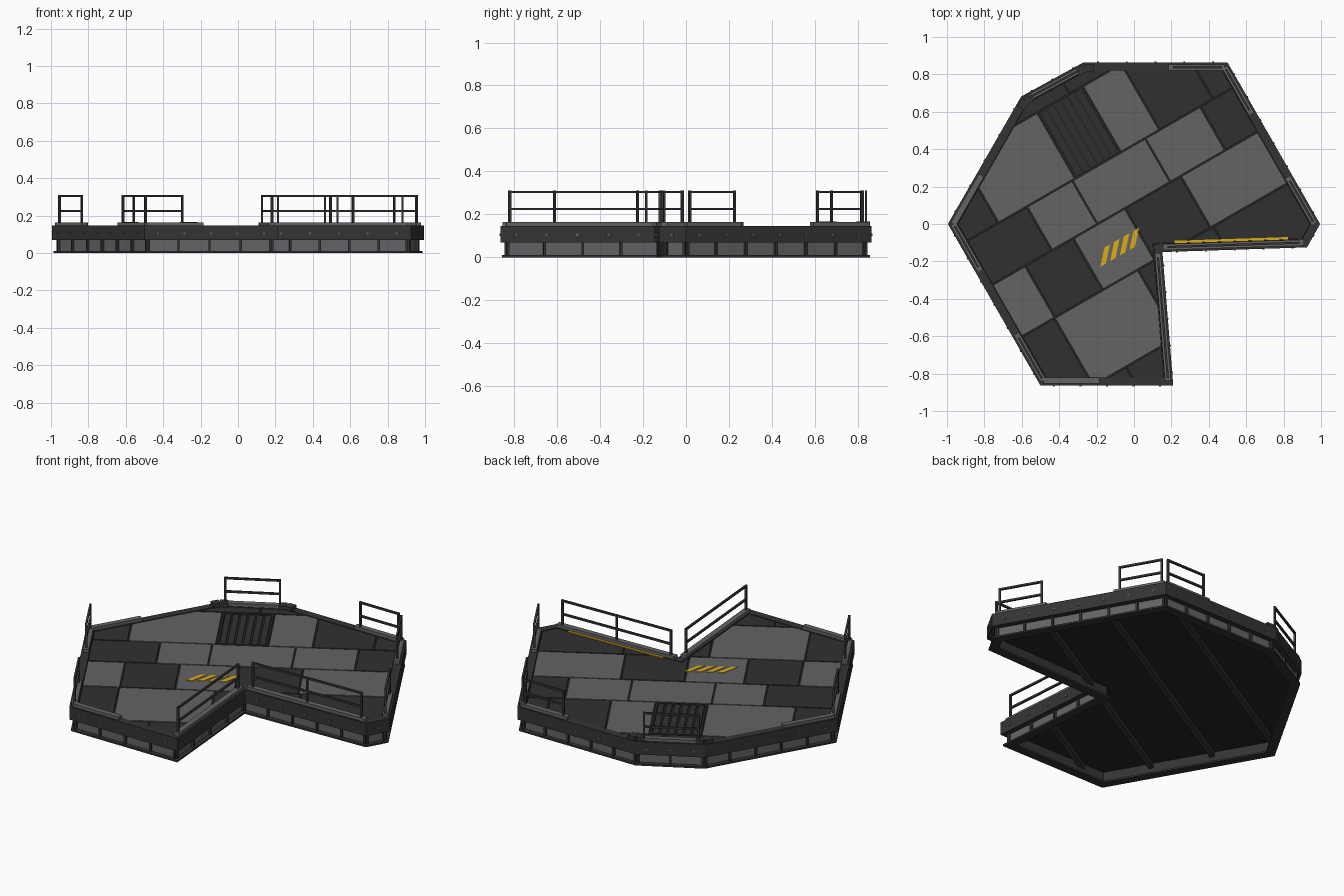
import bpy, bmesh, math
from mathutils import Vector

if "Cube" in bpy.data.objects:
    bpy.data.objects.remove(bpy.data.objects["Cube"])

def material(name, r, g, b):
    m = bpy.data.materials.new(name)
    m.diffuse_color = (r, g, b, 1)
    m.use_nodes = True
    m.node_tree.nodes["Principled BSDF"].inputs["Base Color"].default_value = m.diffuse_color
    return m

LIGHT = material("light grey plate", 0.125, 0.125, 0.13)
DARK = material("dark grey plate", 0.03, 0.03, 0.031)
FRAME = material("frame grey", 0.034, 0.034, 0.035)
RAIL = material("rail grey", 0.04, 0.04, 0.042)
SEAM = material("seam black", 0.018, 0.018, 0.018)
YELLOW = material("hazard yellow", 0.72, 0.42, 0.008)

# platform outline, counter-clockwise
OUT = [Vector(p) for p in [(-0.995, 0), (-0.5, -0.864), (0.21, -0.864), (0.152, -0.15), (0.925, -0.125),
                           (0.995, 0), (0.5, 0.864), (-0.27, 0.864), (-0.603, 0.682)]]
N = len(OUT)
ROW = Vector((math.cos(math.pi / 6), 0.5))      # direction of the plate rows
ACROSS = Vector((-0.5, math.cos(math.pi / 6)))

def inset(d):
    """Outline moved inward by d with mitred corners."""
    pts = []
    for i in range(N):
        a = (OUT[i] - OUT[i - 1]).normalized()
        b = (OUT[(i + 1) % N] - OUT[i]).normalized()
        na, nb = Vector((-a.y, a.x)), Vector((-b.y, b.x))
        pts.append(OUT[i] + (na + nb) * d / (1 + na.dot(nb)))
    return pts

def finish(bm, name, mat):
    bmesh.ops.recalc_face_normals(bm, faces=bm.faces)
    me = bpy.data.meshes.new(name)
    bm.to_mesh(me)
    bm.free()
    me.materials.append(mat)
    ob = bpy.data.objects.new(name, me)
    bpy.context.collection.objects.link(ob)
    return ob

def prism(bm, pts, z0, z1):
    lo = [bm.verts.new((p.x, p.y, z0)) for p in pts]
    hi = [bm.verts.new((p.x, p.y, z1)) for p in pts]
    bm.faces.new(lo[::-1])
    bm.faces.new(hi)
    for i in range(len(pts)):
        j = (i + 1) % len(pts)
        bm.faces.new((lo[i], lo[j], hi[j], hi[i]))

def bar(bm, p, q, w, z0, z1):
    d = (q - p).normalized()
    s = Vector((-d.y, d.x)) * w / 2
    prism(bm, [p - s, q - s, q + s, p + s], z0, z1)

def ring(name, mat, d0, d1, z0, z1):
    bm = bmesh.new()
    loops = [[bm.verts.new((p.x, p.y, z)) for p in inset(d)]
             for d, z in ((d0, z0), (d0, z1), (d1, z1), (d1, z0))]
    for k in range(4):
        a, b = loops[k], loops[(k + 1) % 4]
        for i in range(N):
            j = (i + 1) % N
            bm.faces.new((a[i], a[j], b[j], b[i]))
    return finish(bm, name, mat)

def edge(pts, i):
    a, b = pts[i], pts[(i + 1) % N]
    return a, (b - a).normalized(), (b - a).length

# structural rings and deck slab
ring("bottom_flange", FRAME, 0.008, 0.06, 0.0, 0.01)
ring("skirt_wall", LIGHT, 0.032, 0.04, 0.01, 0.072)
ring("skirt_backing", FRAME, 0.04, 0.046, 0.01, 0.072)
ring("rim_band", FRAME, 0.0, 0.045, 0.07, 0.146)
bm = bmesh.new()
prism(bm, inset(0.04), 0.07, 0.134)
finish(bm, "deck_slab", SEAM)

# skirt ribs and rim bolts
ribs, bolts = bmesh.new(), bmesh.new()
wall, rim = inset(0.027), OUT
for i in range(N):
    a, d, L = edge(wall, i)
    n = max(1, round(L / 0.165))
    for k in range(n + 1):
        c = a + d * min(max(L * k / n, 0.008), L - 0.008)
        bar(ribs, c - d * 0.006, c + d * 0.006, 0.016, 0.01, 0.072)
    a, d, L = edge(rim, i)
    n = max(1, round(L / 0.145))
    for k in range(n):
        c = a + d * L * (k + 0.5) / n
        bar(bolts, c - d * 0.005, c + d * 0.005, 0.008, 0.1, 0.11)
finish(ribs, "skirt_ribs", FRAME)
finish(bolts, "rim_bolts", LIGHT)

def clip_plate(name, mat, u0, u1, v0, v1, z0, z1, border=0.047):
    """Piece of the deck outline between two u and two v lines."""
    bm = bmesh.new()
    bm.faces.new([bm.verts.new((p.x, p.y, z0)) for p in inset(border)])
    bmesh.ops.triangulate(bm, faces=bm.faces)
    for axis, lo, hi in ((ROW, u0, u1), (ACROSS, v0, v1)):
        for s, c in ((-1, lo), (1, hi)):
            bmesh.ops.bisect_plane(bm, geom=bm.verts[:] + bm.edges[:] + bm.faces[:], dist=1e-5,
                                   plane_co=(axis * c).to_3d(), plane_no=(axis * s).to_3d(), clear_outer=True)
    if not bm.faces:
        bm.free()
        return
    ext = bmesh.ops.extrude_face_region(bm, geom=bm.faces[:])
    for v in ext["geom"]:
        if isinstance(v, bmesh.types.BMVert):
            v.co.z = z1
    finish(bm, name, mat)

# floor plates: row limits, seams, and light (L) / dark (D) / open (-) pattern
ROWS = [(-1.1, -0.64, [-0.42], "DD"),
        (-0.64, -0.222, [-0.62, -0.105, 0.36], "DLDD"),
        (-0.222, 0.097, [-0.616, -0.32, 0.0, 0.344, 0.82], "LDLDLD"),
        (0.097, 0.367, [-0.45, -0.17, 0.28, 0.62], "DLLLD"),
        (0.367, 0.775, [-0.625, -0.15, 0.13, 0.37, 0.7], "DL-LDD"),
        (0.775, 1.1, [0.05], "DD")]
G = 0.004
for r, (v0, v1, seams, kinds) in enumerate(ROWS):
    us = [-1.5] + seams + [1.5]
    for k, kind in enumerate(kinds):
        if kind != "-":
            clip_plate(f"floor_plate_{r}_{k}", LIGHT if kind == "L" else DARK,
                       us[k] + G, us[k + 1] - G, v0 + G, v1 - G, 0.13, 0.143)

# floor grate: slats inside a thin frame
uv = lambda u, v: ROW * u + ACROSS * v
bm = bmesh.new()
for k in range(6):
    u = -0.118 + 0.216 * k / 5
    bar(bm, uv(u, 0.38), uv(u, 0.76), 0.033, 0.13, 0.142)
for v in (0.38, 0.762):
    bar(bm, uv(-0.148, v), uv(0.128, v), 0.014, 0.13, 0.145)
for u in (-0.143, 0.123):
    bar(bm, uv(u, 0.38), uv(u, 0.762), 0.01, 0.13, 0.145)
finish(bm, "floor_grate", DARK)

# underside beams following the plate rows
for k, v in enumerate((-0.55, -0.2, 0.15, 0.5)):
    clip_plate(f"under_beam_{k}", RAIL, -1.5, 1.5, v - 0.014, v + 0.014, 0.04, 0.072)

# hazard markings
bm = bmesh.new()
for k in range(4):
    u = -0.27 + 0.06 * k
    prism(bm, [uv(u, -0.108), uv(u + 0.034, -0.108), uv(u + 0.104, -0.03), uv(u + 0.07, -0.03)], 0.142, 0.146)
finish(bm, "hazard_stripes", YELLOW)
bm = bmesh.new()
a, d, L = edge(inset(0.052), 3)
bar(bm, a + d * 0.12, a + d * (L - 0.07), 0.013, 0.142, 0.148)
finish(bm, "hazard_line", YELLOW)

# curbs and railings: edge, start, end (negative = from far end), post count (0 = curb only)
SPANS = [(0, 0.02, 0.26, 2), (0, -0.26, -0.02, 2), (1, 0.01, 0.27, 0), (2, 0.02, -0.06, 2), (3, 0.06, -0.03, 3),
         (5, 0.02, 0.26, 2), (5, -0.26, -0.02, 2), (6, 0.02, 0.27, 2), (7, 0.04, -0.03, 2), (8, -0.27, -0.02, 0)]
line = inset(0.026)
T = 0.0055
for n, (i, s, e, posts) in enumerate(SPANS):
    a, d, L = edge(line, i)
    s, e = (x if x > 0 else L + x for x in (s, e))
    bm = bmesh.new()
    bar(bm, a + d * max(s - 0.03, 0), a + d * min(e + 0.03, L), 0.032, 0.14, 0.164)
    finish(bm, f"curb_{n}", LIGHT)
    if not posts:
        continue
    bm = bmesh.new()
    for k in range(posts):
        c = a + d * (s + (e - s) * k / (posts - 1))
        bar(bm, c - d * T, c + d * T, 2 * T, 0.15, 0.31)
    for z in (0.225, 0.304):
        bar(bm, a + d * (s - T), a + d * (e + T), 2 * T, z - T, z + T)
    finish(bm, f"railing_{n}", RAIL)

# corner blocks beside the rear-left railing
bm = bmesh.new()
for i in (7, 8):
    c = inset(0.03)[i]
    for j in (i - 1, i):
        d = edge(line, j)[1] * (-1 if j == i - 1 else 1)
        bar(bm, c, c + d * 0.045, 0.045, 0.14, 0.167)
finish(bm, "corner_blocks", FRAME)
